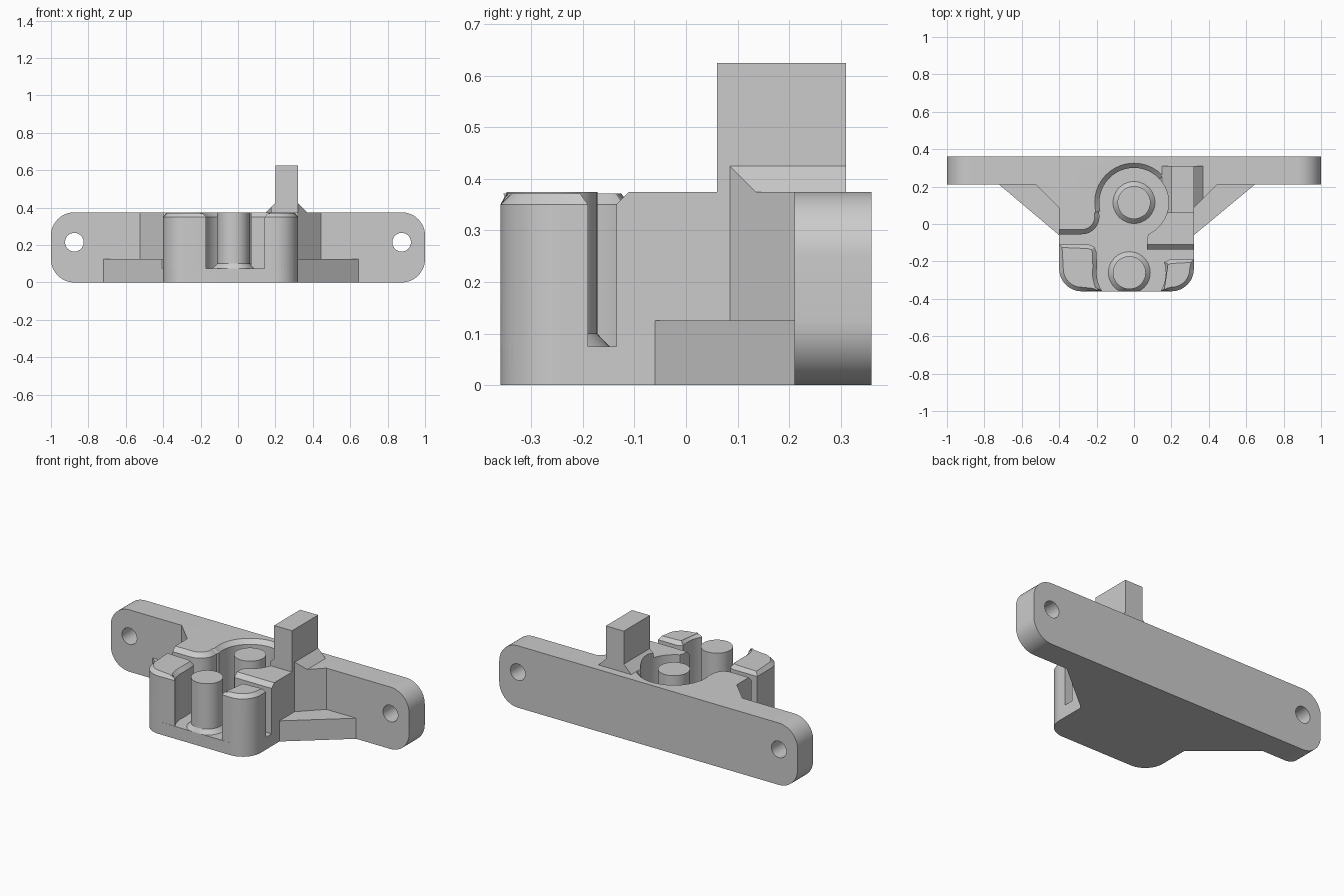
import bpy
import bmesh
from math import cos, sin, radians, pi
from mathutils import Matrix

cube = bpy.data.objects.get("Cube")
if cube:
    bpy.data.objects.remove(cube, do_unlink=True)

grey = bpy.data.materials.new("light_grey")
grey.use_nodes = True
grey.diffuse_color = (0.6, 0.6, 0.6, 1)
grey.node_tree.nodes["Principled BSDF"].inputs["Base Color"].default_value = (0.6, 0.6, 0.6, 1)

TOP, FLOOR, BEVEL = 0.375, 0.075, 0.025


def arc(cx, cy, r, a0, a1, n=12):
    angles = [radians(a0 + (a1 - a0) * i / n) for i in range(n + 1)]
    return [(cx + r * cos(a), cy + r * sin(a)) for a in angles]


def finish(name, bm):
    bmesh.ops.recalc_face_normals(bm, faces=bm.faces)
    mesh = bpy.data.meshes.new(name)
    bm.to_mesh(mesh)
    bm.free()
    mesh.materials.append(grey)
    obj = bpy.data.objects.new(name, mesh)
    bpy.context.collection.objects.link(obj)
    return obj


def loft(name, layers, inset=0, upright=False):
    """Closed solid through (z, outline) layers, with an optional bevelled top."""
    bm = bmesh.new()
    rings = [[bm.verts.new((x, y, z)) for x, y in pts] for z, pts in layers]
    n = len(rings[0])
    for low, high in zip(rings, rings[1:]):
        for i in range(n):
            j = (i + 1) % n
            bm.faces.new((low[i], low[j], high[j], high[i]))
    bm.faces.new(rings[0][::-1])
    cap = bm.faces.new(rings[-1])
    bmesh.ops.recalc_face_normals(bm, faces=bm.faces)
    if inset:
        bmesh.ops.inset_region(bm, faces=[cap], thickness=inset, depth=inset)
    if upright:
        bm.transform(Matrix.Rotation(pi / 2, 4, 'X'))
    return finish(name, bm)


def prism(name, pts, z0, z1, **options):
    return loft(name, [(z0, pts), (z1, pts)], **options)


def hull(name, points):
    bm = bmesh.new()
    for p in points:
        bm.verts.new(p)
    bmesh.ops.convex_hull(bm, input=bm.verts)
    return finish(name, bm)


def combine(target, tool, operation):
    tool.hide_render = True
    mod = target.modifiers.new(operation.lower(), 'BOOLEAN')
    mod.operation, mod.solver, mod.object = operation, 'EXACT', tool
    bpy.context.view_layer.objects.active = target
    bpy.ops.object.modifier_apply(modifier=mod.name)
    bpy.data.objects.remove(tool, do_unlink=True)


def smooth(obj):
    bpy.ops.object.select_all(action='DESELECT')
    obj.select_set(True)
    bpy.context.view_layer.objects.active = obj
    bpy.ops.object.shade_smooth_by_angle(angle=radians(25))


# Main block with rounded front corners and upper gussets
left_corner = arc(-0.28, -0.24, 0.12, 180, 270)
right_corner = arc(0.20, -0.24, 0.12, 270, 360)
body = prism("bracket_body", left_corner + right_corner + [
    (0.32, 0.085), (0.445, 0.21), (0.445, 0.25),
    (-0.525, 0.25), (-0.525, 0.21), (-0.40, 0.085)], 0, TOP)

# Mounting plate with rounded ends
R = 0.125
plate_outline = []
for cx, cy, a in ((1 - R, R, -90), (1 - R, TOP - R, 0), (R - 1, TOP - R, 90), (R - 1, R, 180)):
    plate_outline += arc(cx, cy, R, a, a + 90)
combine(body, prism("mounting_plate", plate_outline, -0.36, -0.21, upright=True), 'UNION')

# Low side gussets
combine(body, prism("low_gussets", [
    (-0.40, -0.06), (0.32, -0.06), (0.645, 0.21), (0.645, 0.25),
    (-0.72, 0.25), (-0.72, 0.21)], 0, 0.125), 'UNION')

# Tall stop block and its sloped feet
stop = [(0.20, 0.06), (0.32, 0.06), (0.32, 0.31), (0.20, 0.31)]
combine(body, prism("stop_block", stop, 0.2, 0.625), 'UNION')
for inner, outer, y0, y1 in ((0.20, 0.15, 0.06, 0.06), (0.32, 0.37, 0.085, 0.135)):
    root = inner + (inner - outer) * 0.4
    points = [(inner, y0, 0.425), (root, y0, 0.425), (root, y0, 0.35), (outer, y1, TOP),
              (inner, y0, TOP)]
    points += [(x, 0.31, z) for x, _, z in points]
    combine(body, hull("stop_foot", points), 'UNION')

# Open pocket, bevelled along its left, rear and front edges
def pocket(r_fillet, r_main, y_left, y_front):
    return ([(-0.6, y_left)] + arc(-0.28, 0.04, r_fillet, -90, 13)
            + arc(0, 0.115, r_main, 193, 43, 32) + arc(0, 0.115, 0.185, 42, -57, 20)
            + [(0.078, -0.055), (0.07, -0.075), (0.07, y_front),
               (0.6, y_front), (0.6, -0.5), (-0.6, -0.5)])


straight = pocket(0.095, 0.185, -0.055, -0.135)
flared = pocket(0.07, 0.21, -0.03, -0.11)
combine(body, loft("pocket_cutter", [
    (FLOOR, straight), (TOP - BEVEL, straight), (TOP, flared),
    (TOP + 0.001, straight), (0.7, straight)]), 'DIFFERENCE')

# Screw holes
for x in (-0.875, 0.875):
    combine(body, prism("hole_cutter", arc(x, 0.215, 0.05, 0, 345, 23),
                        -0.5, 0, upright=True), 'DIFFERENCE')

# Front corner posts, hollowed around the front pin
left_post = [(-0.40, -0.11)] + left_corner + arc(-0.02, -0.26, 0.18, 213, 172, 8) + [
    (-0.20, -0.15), (-0.212, -0.122), (-0.24, -0.11)]
right_post = right_corner + [(0.32, -0.19), (0.19, -0.19), (0.175, -0.198)]
right_post += arc(-0.02, -0.26, 0.19, 17, -31, 8)
for name, outline in (("left_post", left_post), ("right_post", right_post)):
    combine(body, prism(name, outline, 0.04, TOP - BEVEL, inset=0.022), 'UNION')

# Merge coplanar pieces
bm = bmesh.new()
bm.from_mesh(body.data)
bmesh.ops.remove_doubles(bm, verts=bm.verts, dist=0.0001)
bmesh.ops.dissolve_limit(bm, angle_limit=radians(0.5), verts=bm.verts, edges=bm.edges)
bm.to_mesh(body.data)
bm.free()
smooth(body)

# Pins with flared bases, trimmed flush with the front
for name, x, y in (("front_pin", -0.025, -0.26), ("rear_pin", 0, 0.115)):
    rings = []
    for z, r in ((FLOOR - 0.01, 0.112), (FLOOR, 0.112), (FLOOR + BEVEL, 0.088), (TOP, 0.088)):
        ring = arc(x, y, r, 0, 352.5, 47)
        rings.append((z, [(px, max(py, -0.36)) for px, py in ring]))
    smooth(loft(name, rings))
